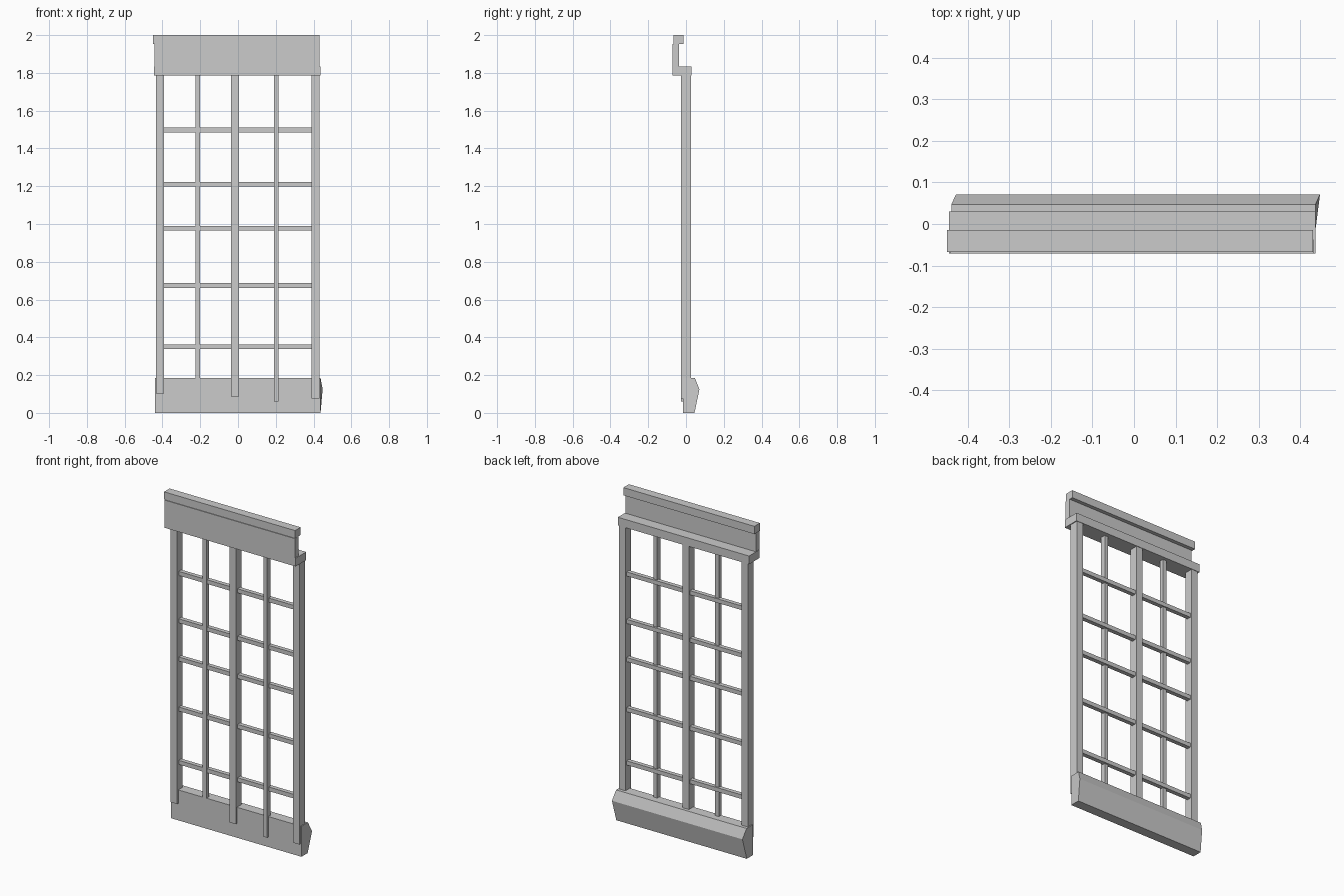
import bpy, bmesh

if "Cube" in bpy.data.objects:
    bpy.data.objects.remove(bpy.data.objects["Cube"])


def build(name, bm):
    bmesh.ops.recalc_face_normals(bm, faces=bm.faces)
    mesh = bpy.data.meshes.new(name)
    bm.to_mesh(mesh)
    bm.free()
    obj = bpy.data.objects.new(name, mesh)
    bpy.context.collection.objects.link(obj)
    return obj


def prism(name, profile, left, right):
    """Extrude a (y, z, x shift) profile between two x positions."""
    bm = bmesh.new()
    a = [bm.verts.new((left + s, y, z)) for y, z, s in profile]
    b = [bm.verts.new((right + s, y, z)) for y, z, s in profile]
    bm.faces.new(a)
    bm.faces.new(b[::-1])
    n = len(a)
    for i in range(n):
        j = (i + 1) % n
        bm.faces.new((a[i], b[i], b[j], a[j]))
    return build(name, bm)


def box(name, x, y, z):
    profile = [(y[0], z[0], 0), (y[1], z[0], 0), (y[1], z[1], 0), (y[0], z[1], 0)]
    return prism(name, profile, *x)


# Stepped header
box("header_cap", (-0.45, 0.431), (-0.067, -0.014), (1.953, 2.0))
box("header_panel", (-0.443, 0.432), (-0.071, -0.037), (1.785, 1.953))
box("header_rail", (-0.445, 0.437), (-0.071, 0.03), (1.785, 1.835))

# Bottom sill with a skewed, angled back
prism("sill", [(-0.015, 0, 0), (0.045, 0, 0), (0.071, 0.125, 0.011),
               (0.047, 0.185, 0), (-0.015, 0.185, 0)], -0.44, 0.437)

# Main posts: x range, bottom
for name, x, z in (("left_post", (-0.434, -0.391), 0.103),
                   ("centre_post", (-0.038, 0.004), 0.086),
                   ("right_post", (0.388, 0.432), 0.077)):
    box(name, x, (-0.026, 0.027), (z, 1.8))

# Thin vertical glazing bars
box("left_mullion", (-0.226, -0.201), (-0.0157, 0.008), (0.09, 1.8))
box("right_mullion", (0.19, 0.214), (-0.026, 0.005), (0.06, 1.8))

# Horizontal glazing bars
for i, z in enumerate((0.35, 0.674, 0.978, 1.21, 1.498)):
    box(f"crossbar_{i + 1}", (-0.4, 0.4), (-0.01, 0.016), (z - 0.0125, z + 0.0125))
